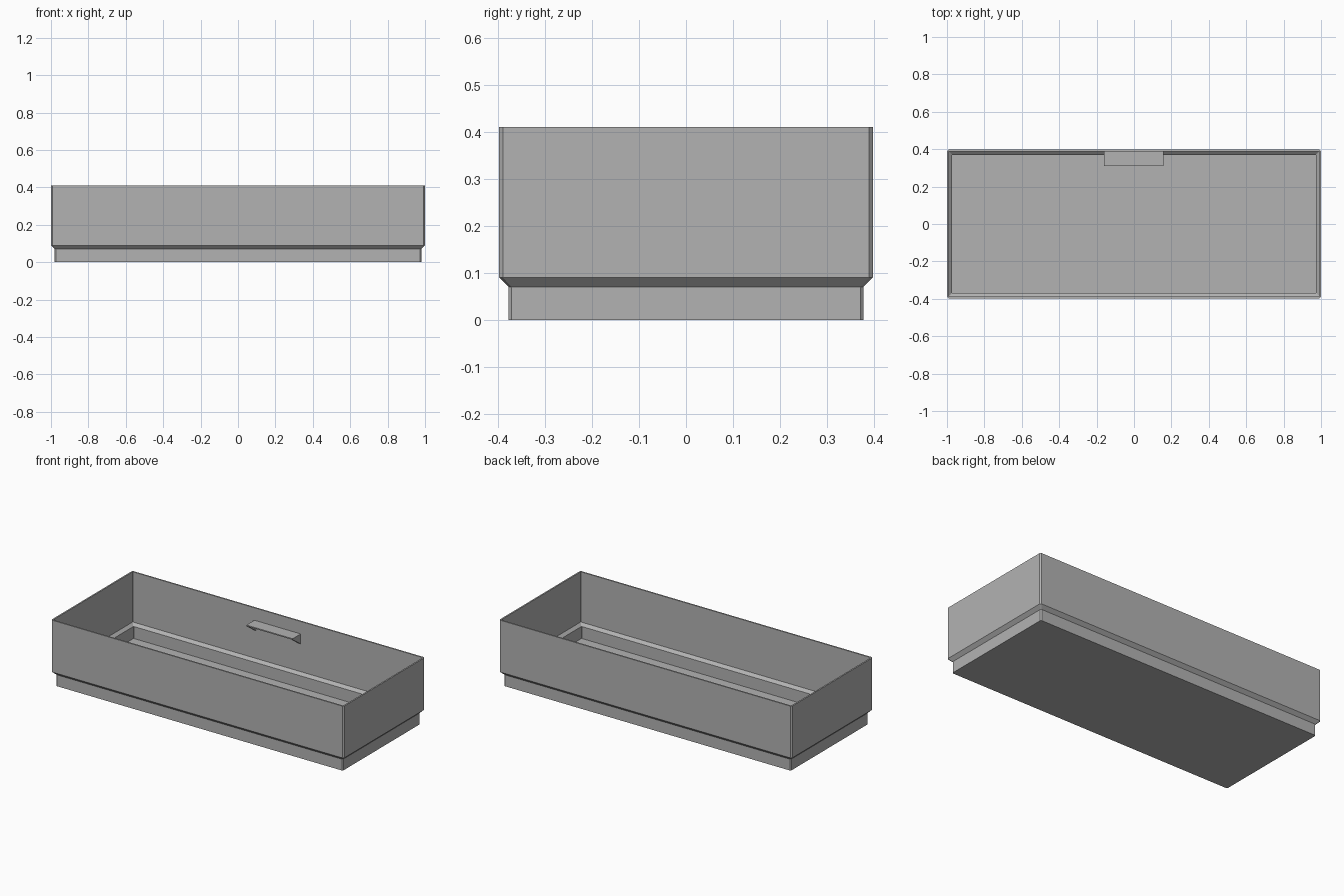
import bpy, bmesh

cube = bpy.data.objects.get("Cube")
if cube:
    bpy.data.objects.remove(cube, do_unlink=True)

grey = bpy.data.materials.new("plain grey")
grey.use_nodes = True
colour = (0.45, 0.45, 0.45, 1)
grey.diffuse_color = colour
grey.node_tree.nodes["Principled BSDF"].inputs["Base Color"].default_value = colour


def add_object(name, bm):
    bmesh.ops.recalc_face_normals(bm, faces=bm.faces)
    mesh = bpy.data.meshes.new(name)
    bm.to_mesh(mesh)
    bm.free()
    mesh.materials.append(grey)
    obj = bpy.data.objects.new(name, mesh)
    bpy.context.collection.objects.link(obj)
    return obj


def ring(bm, inset, z, cut):
    """Rectangle with cut corners, inset from the outer footprint."""
    x, y = 1.0 - inset, 0.397 - inset
    pts = [(x, -y + cut), (x, y - cut), (x - cut, y), (-x + cut, y),
           (-x, y - cut), (-x, -y + cut), (-x + cut, -y), (x - cut, -y)]
    return [bm.verts.new((px, py, z)) for px, py in pts]


# Tray shell: up the outside, over the rim and down to the inner floor
profile = [(0.02, 0, 0.006), (0.02, 0.07, 0.006), (0, 0.09, 0.008),
           (0, 0.41, 0.008), (0.009, 0.41, 0.002), (0.009, 0.1, 0.002),
           (0.027, 0.084, 0.002), (0.027, 0.01, 0.002)]
bm = bmesh.new()
rings = [ring(bm, *p) for p in profile]
for low, high in zip(rings, rings[1:]):
    for i in range(8):
        j = (i + 1) % 8
        bm.faces.new((low[i], low[j], high[j], high[i]))
bm.faces.new(rings[0])
bm.faces.new(rings[-1])
add_object("tray_shell", bm)


def prism(name, outline, x0, x1):
    """Extrude a y-z outline along x."""
    bm = bmesh.new()
    face = bm.faces.new([bm.verts.new((x0, y, z)) for y, z in outline])
    new = bmesh.ops.extrude_face_region(bm, geom=[face])["geom"]
    verts = [v for v in new if isinstance(v, bmesh.types.BMVert)]
    bmesh.ops.translate(bm, verts=verts, vec=(x1 - x0, 0, 0))
    add_object(name, bm)


# Label shelf on the back wall with a triangular bracket at each end
back, lip = 0.39, 0.31
prism("label_shelf", [(back, 0.333), (lip, 0.333), (lip, 0.326), (back, 0.326)], -0.16, 0.157)
for side, x in (("right", -0.16), ("left", 0.145)):
    prism(side + "_shelf_bracket", [(back, 0.326), (lip, 0.326), (back, 0.27)], x, x + 0.012)
